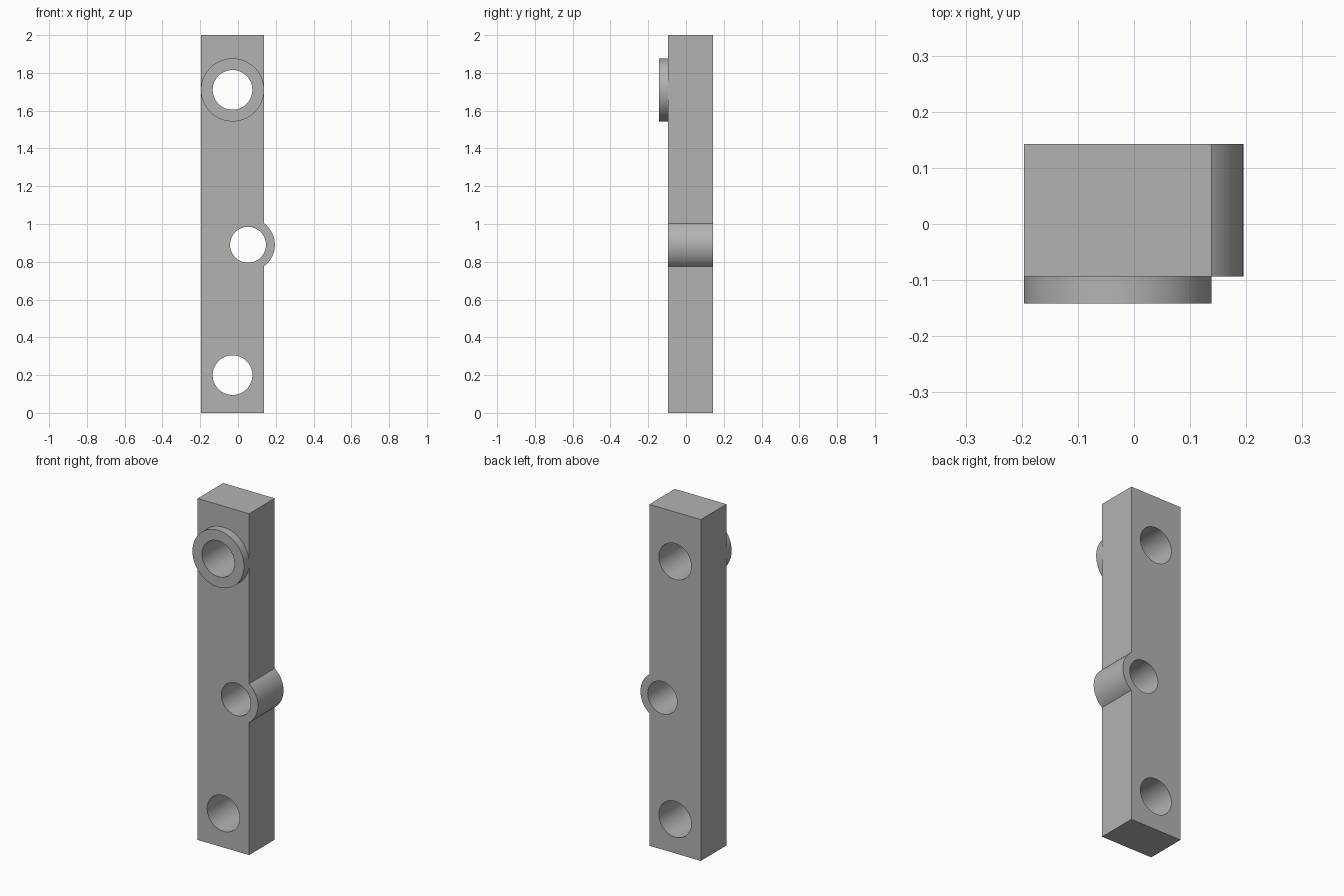
import bpy, bmesh, math
from mathutils import Matrix

if "Cube" in bpy.data.objects:
    bpy.data.objects.remove(bpy.data.objects["Cube"])

SEGMENTS = 96
grey = bpy.data.materials.new("light_grey")
grey.diffuse_color = (0.45, 0.45, 0.45, 1)
grey.use_nodes = True
grey.node_tree.nodes["Principled BSDF"].inputs["Base Color"].default_value = grey.diffuse_color


def arc(cx, cz, r, start=0.0, end=2 * math.pi, closed=True):
    n = SEGMENTS if closed else SEGMENTS // 2
    last = n if closed else n + 1
    return [(cx + r * math.cos(start + (end - start) * i / n),
             cz + r * math.sin(start + (end - start) * i / n)) for i in range(last)]


def plate(name, loops, front, back):
    """Extrude an outline with holes from y = front to y = back."""
    curve = bpy.data.curves.new(name, "CURVE")
    curve.dimensions = "2D"
    curve.fill_mode = "BOTH"
    curve.extrude = (back - front) / 2
    for loop in loops:
        spline = curve.splines.new("POLY")
        spline.points.add(len(loop) - 1)
        for point, (x, z) in zip(spline.points, loop):
            point.co = (x, z, 0, 1)
        spline.use_cyclic_u = True
    obj = bpy.data.objects.new(name, curve)
    bpy.context.collection.objects.link(obj)
    bpy.ops.object.select_all(action="DESELECT")
    obj.select_set(True)
    bpy.context.view_layer.objects.active = obj
    bpy.ops.object.convert(target="MESH")
    obj = bpy.context.object
    # Stand the plate upright and weld its caps to its walls
    bm = bmesh.new()
    bm.from_mesh(obj.data)
    bm.transform(Matrix.Translation((0, (front + back) / 2, 0))
                 @ Matrix.Rotation(math.pi / 2, 4, "X"))
    bmesh.ops.remove_doubles(bm, verts=bm.verts, dist=1e-5)
    bmesh.ops.recalc_face_normals(bm, faces=bm.faces)
    bm.to_mesh(obj.data)
    bm.free()
    obj.data.materials.clear()
    obj.data.materials.append(grey)
    bpy.ops.object.shade_smooth_by_angle(angle=math.radians(30))
    return obj


LEFT, RIGHT, FRONT, BACK = -0.196, 0.138, -0.094, 0.143
MID_X, PIVOT_X, PIVOT_Z, BOSS_R = -0.029, 0.053, 0.89, 0.142
TOP_Z, BOTTOM_Z, HOLE_R = 1.71, 0.20, 0.105

# Bar with a rounded side boss and three through holes
a = math.acos((RIGHT - PIVOT_X) / BOSS_R)
outline = ([(LEFT, 0), (RIGHT, 0)]
           + arc(PIVOT_X, PIVOT_Z, BOSS_R, -a, a, closed=False)
           + [(RIGHT, 2), (LEFT, 2)])
plate("link_bar", [outline,
                   arc(MID_X, TOP_Z, HOLE_R),
                   arc(PIVOT_X, PIVOT_Z, 0.095),
                   arc(MID_X, BOTTOM_Z, HOLE_R)], FRONT, BACK)

# Raised collar around the top hole
plate("front_collar", [arc(MID_X, TOP_Z, 0.167), arc(MID_X, TOP_Z, HOLE_R)], -0.142, FRONT)
